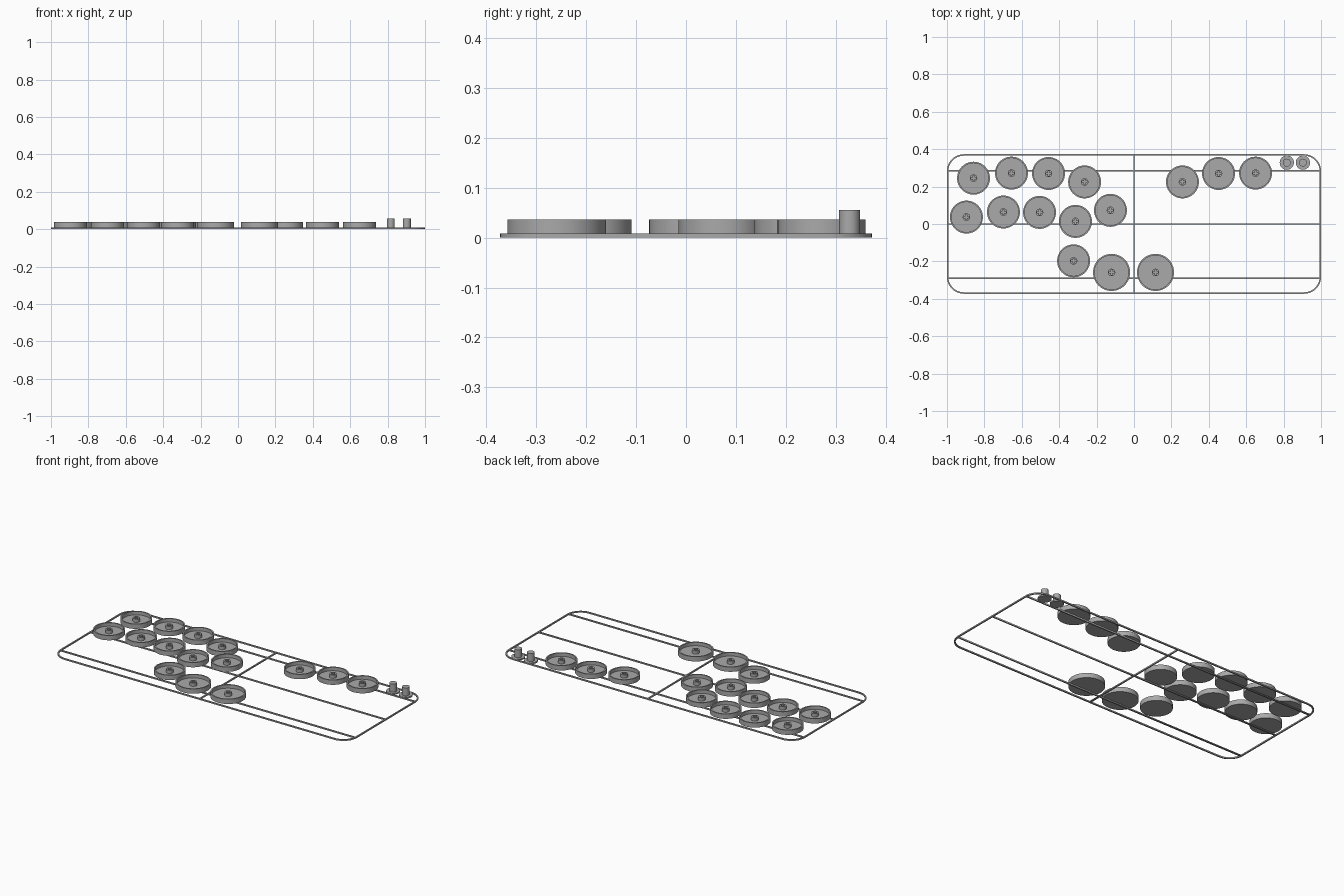
import bpy, bmesh, math

cube = bpy.data.objects.get("Cube")
if cube:
    bpy.data.objects.remove(cube, do_unlink=True)

grey = bpy.data.materials.new("mid grey")
grey.use_nodes = True
COLOUR = (0.4, 0.4, 0.4, 1)
grey.diffuse_color = COLOUR
grey.node_tree.nodes["Principled BSDF"].inputs["Base Color"].default_value = COLOUR


def add_object(name, mesh, location=(0, 0, 0)):
    obj = bpy.data.objects.new(name, mesh)
    obj.location = location
    bpy.context.collection.objects.link(obj)
    return obj


def circle(radius, sides=40):
    steps = [2 * math.pi * i / sides for i in range(sides)]
    return [(radius * math.cos(a), radius * math.sin(a)) for a in steps]


def rounded_rect(w, h, r, steps=10):
    points = []
    for quarter, (sx, sy) in enumerate([(1, 1), (-1, 1), (-1, -1), (1, -1)]):
        for i in range(steps + 1):
            a = (quarter + i / steps) * math.pi / 2
            points.append((sx * (w - r) + r * math.cos(a), sy * (h - r) + r * math.sin(a)))
    return points


def plate(name, outlines, bottom, top):
    """Extruded flat shape; outlines after the first are holes."""
    curve = bpy.data.curves.new(name, "CURVE")
    curve.dimensions = "2D"
    curve.fill_mode = "BOTH"
    curve.extrude = (top - bottom) / 2
    for outline in outlines:
        spline = curve.splines.new("POLY")
        spline.points.add(len(outline) - 1)
        for point, (x, y) in zip(spline.points, outline):
            point.co = (x, y, 0, 1)
        spline.use_cyclic_u = True
    helper = add_object(name, curve)
    bpy.context.view_layer.update()
    mesh = bpy.data.meshes.new_from_object(helper.evaluated_get(bpy.context.evaluated_depsgraph_get()))
    bpy.data.objects.remove(helper, do_unlink=True)
    for vert in mesh.vertices:
        vert.co.z += (top + bottom) / 2
    mesh.materials.clear()
    mesh.materials.append(grey)
    return mesh


def lathe(name, profile, sides=48):
    """Profile of (radius, z) spun round the z axis."""
    bm = bmesh.new()
    verts = [bm.verts.new((r, 0, z)) for r, z in profile]
    edges = [bm.edges.new(pair) for pair in zip(verts, verts[1:])]
    bmesh.ops.spin(bm, geom=verts + edges, cent=(0, 0, 0), axis=(0, 0, 1),
                   angle=2 * math.pi, steps=sides)
    bmesh.ops.remove_doubles(bm, verts=bm.verts, dist=1e-5)
    bmesh.ops.recalc_face_normals(bm, faces=bm.faces)
    mesh = bpy.data.meshes.new(name)
    bm.to_mesh(mesh)
    bm.free()
    mesh.materials.append(grey)
    mesh.shade_smooth()
    mesh.set_sharp_from_angle(angle=math.radians(35))
    return mesh


BAR, BAR_TOP = 0.008, 0.008
W, H = 1.0, 0.373

# Sprue frame: rounded rim with cross bars
add_object("frame_rim", plate("frame_rim", [
    rounded_rect(W, H, 0.09), rounded_rect(W - BAR, H - BAR, 0.09 - BAR)], 0, BAR_TOP))


def bar(name, x, y, half_x, half_y):
    corners = [(x - half_x, y - half_y), (x + half_x, y - half_y),
               (x + half_x, y + half_y), (x - half_x, y + half_y)]
    add_object(name, plate(name, [corners], 0, BAR_TOP))


for label, y in [("back", 0.285), ("middle", 0), ("front", -0.29)]:
    bar(label + "_bar", 0, y, W - BAR / 2, BAR / 2)
bar("centre_bar", 0, 0, BAR / 2, H - BAR / 2)


# Round caps lying upside down: open cup and a stem with a cross socket
def cup(name, r):
    wall, floor, rim = 0.008, 0.016, 0.037
    return lathe(name, [(0, 0.008), (r, 0.008), (r, rim), (r - wall, rim),
                        (r - wall, floor), (0, floor)])


a, b = 0.013, 0.004
plus = [(a, -b), (a, b), (b, b), (b, a), (-b, a), (-b, b),
        (-a, b), (-a, -b), (-b, -b), (-b, -a), (b, -a), (b, -b)]
stem = plate("cap_stem", [circle(0.02, 32), plus], 0.014, 0.036)
small_cup, large_cup = cup("small_cap", 0.088), cup("large_cap", 0.099)

small_caps = [(-0.858, 0.245), (-0.655, 0.272), (-0.457, 0.27), (-0.264, 0.225),
              (-0.896, 0.037), (-0.698, 0.064), (-0.505, 0.062), (-0.313, 0.014),
              (-0.126, 0.073), (-0.323, -0.197), (0.259, 0.225), (0.452, 0.27),
              (0.65, 0.272)]
large_caps = [(-0.12, -0.259), (0.115, -0.259)]
for name, mesh, places in [("small_cap", small_cup, small_caps),
                           ("large_cap", large_cup, large_caps)]:
    for x, y in places:
        add_object(name, mesh, (x, y, 0))
        add_object(name + "_stem", stem, (x, y, 0))

# Two little pegs on flat flanges
peg = lathe("peg", [(0, 0), (0.038, 0), (0.038, 0.008), (0.021, 0.008),
                    (0.021, 0.056), (0, 0.056)], 32)
for x in (0.817, 0.903):
    add_object("peg", peg, (x, 0.328, 0))
